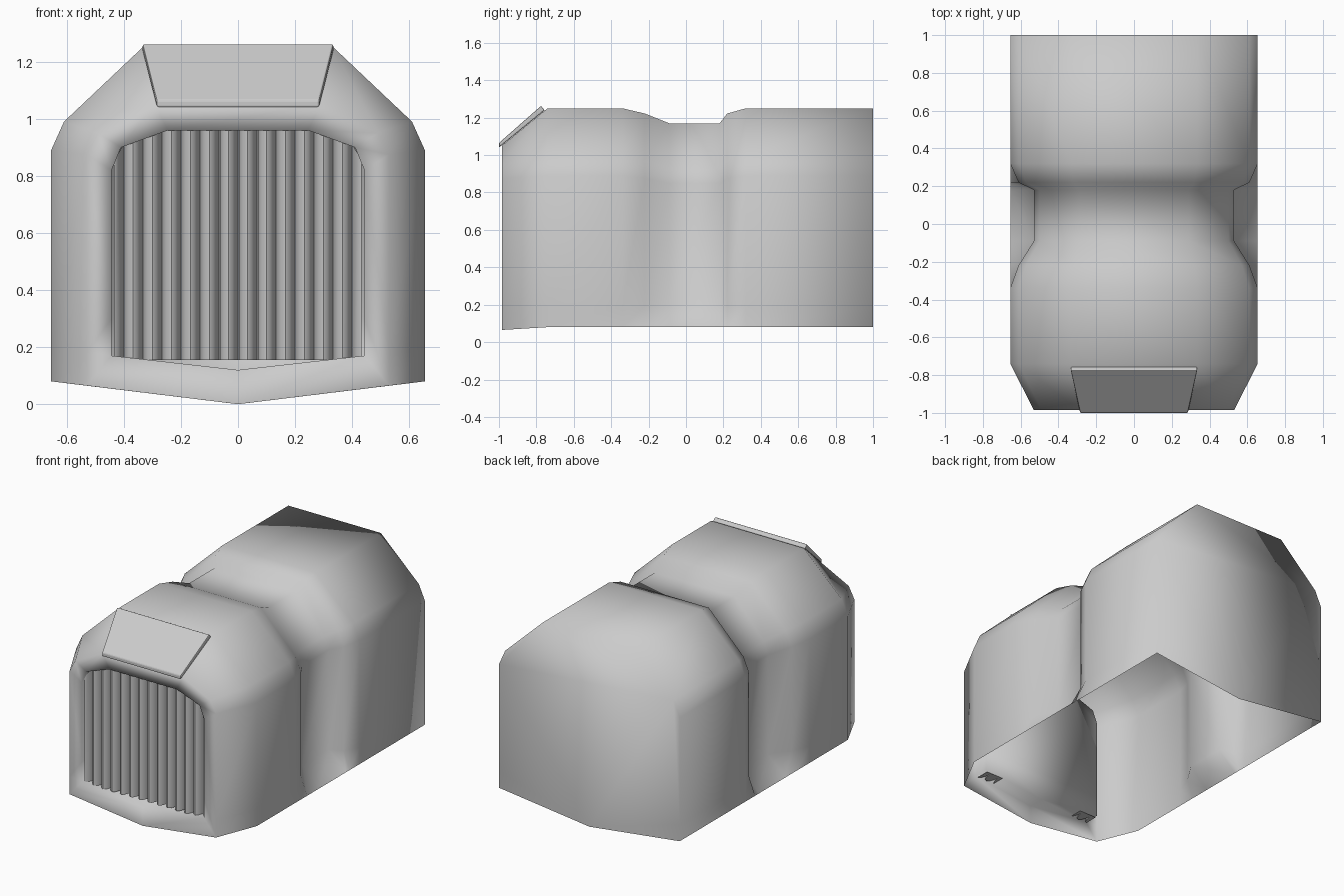
import bpy, bmesh

if "Cube" in bpy.data.objects:
    bpy.data.objects.remove(bpy.data.objects["Cube"])

def make_object(name, verts, faces):
    mesh = bpy.data.meshes.new(name)
    mesh.from_pydata(verts, [], faces)
    bm = bmesh.new()
    bm.from_mesh(mesh)
    bmesh.ops.recalc_face_normals(bm, faces=bm.faces)
    bm.to_mesh(mesh)
    bm.free()
    ob = bpy.data.objects.new(name, mesh)
    bpy.context.collection.objects.link(ob)
    return ob

def mirrored(half, y):
    """Open arch from right foot over the top to the left foot."""
    return [(x, y, z) for x, z in reversed(half)] + [(-x, y, z) for x, z in half]

# Hood shell: half profiles listed from the roof down to the foot
full = [(.335, 1.25), (.61, .99), (.655, .89), (.655, .19), (.655, .08)]
waist = [(.29, 1.17), (.5, .93), (.53, .85), (.53, .2), (.655, .08)]
nose = [(.29, 1.05), (.49, .95), (.53, .875), (.53, .18), (.53, .065)]
opening = [(.245, .96), (.41, .9), (.443, .82), (.443, .3), (.443, .17)]
FRONT, CAP = -.985, -.88

stations = [(-.74, 0), (-.34, 0), (-.22, .35), (-.09, 1), (.18, 1), (.22, .35), (.32, 0), (1, 0)]
rows = [mirrored(nose, FRONT)]
for y, t in stations:
    half = [(a + (c - a) * t, b + (d - b) * t) for (a, b), (c, d) in zip(full, waist)]
    rows.append(mirrored(half, y))
n = len(rows[0])
verts = [v for r in rows for v in r]
faces = [(r * n + i, r * n + i + 1, (r + 1) * n + i + 1, (r + 1) * n + i)
         for r in range(len(rows) - 1) for i in range(n - 1)]

# Back wall with its pointed lower edge
verts.append((0, 1, 0))
faces.append(list(range((len(rows) - 1) * n, len(rows) * n)) + [len(verts) - 1])

# Front rim, recess and recess back, as closed loops
loops = [list(range(n)) + [len(verts)]]
verts.append((0, FRONT, 0))
for y in (FRONT, CAP):
    loops.append(list(range(len(verts), len(verts) + n + 1)))
    verts += mirrored(opening, y) + [(0, y, .12)]
for a, b in zip(loops, loops[1:]):
    for i in range(n + 1):
        j = (i + 1) % (n + 1)
        faces.append((a[i], a[j], b[j], b[i]))
faces.append(loops[-1])
shell = make_object("hood_shell", verts, faces)
shell.data.shade_smooth()

# Grille: one ribbed sheet trimmed to the arched opening
def arch(x):
    x = abs(x)
    if x < .245:
        return .96
    if x < .41:
        return .96 - (x - .245) / .165 * .06
    return .9 - (x - .41) / .033 * .08

pitch = .0667
section = [(0, -.9), (.006, -.935), (.018, -.962), (.033, -.97), (.048, -.962), (.06, -.935)]
points = [(k * pitch + dx, y) for k in range(-7, 7) for dx, y in section]
points = [p for p in points if abs(p[0]) < .442]
verts = []
for x, y in points:
    verts += [(x, y, .155), (x, y, arch(x))]
    verts += [(x, CAP - .002, .155), (x, CAP - .002, arch(x))]
faces = []
for i in range(len(points) - 1):
    a, b = i * 4, i * 4 + 4
    faces += [(a, b, b + 1, a + 1), (a, a + 2, b + 2, b), (a + 1, b + 1, b + 3, a + 3)]
grille = make_object("grille_ribs", verts, faces)
bpy.context.view_layer.objects.active = grille
grille.select_set(True)
bpy.ops.object.shade_smooth_by_angle(angle=.9)

# Sloping plate above the grille
outer = [(-.335, -.775, 1.263), (.335, -.775, 1.263), (.285, -1, 1.065), (-.285, -1, 1.065)]
inner = [(-.335, -.755, 1.24), (.335, -.755, 1.24), (.285, -.98, 1.04), (-.285, -1, 1.04)]
inner[2] = (.285, -1, 1.04)
plate = make_object("brow_plate", outer + inner,
                    [(0, 1, 2, 3), (7, 6, 5, 4)] +
                    [(i, (i + 1) % 4, (i + 1) % 4 + 4, i + 4) for i in range(4)])
bevel = plate.modifiers.new("soft_edges", 'BEVEL')
bevel.width = .006
bevel.segments = 2
